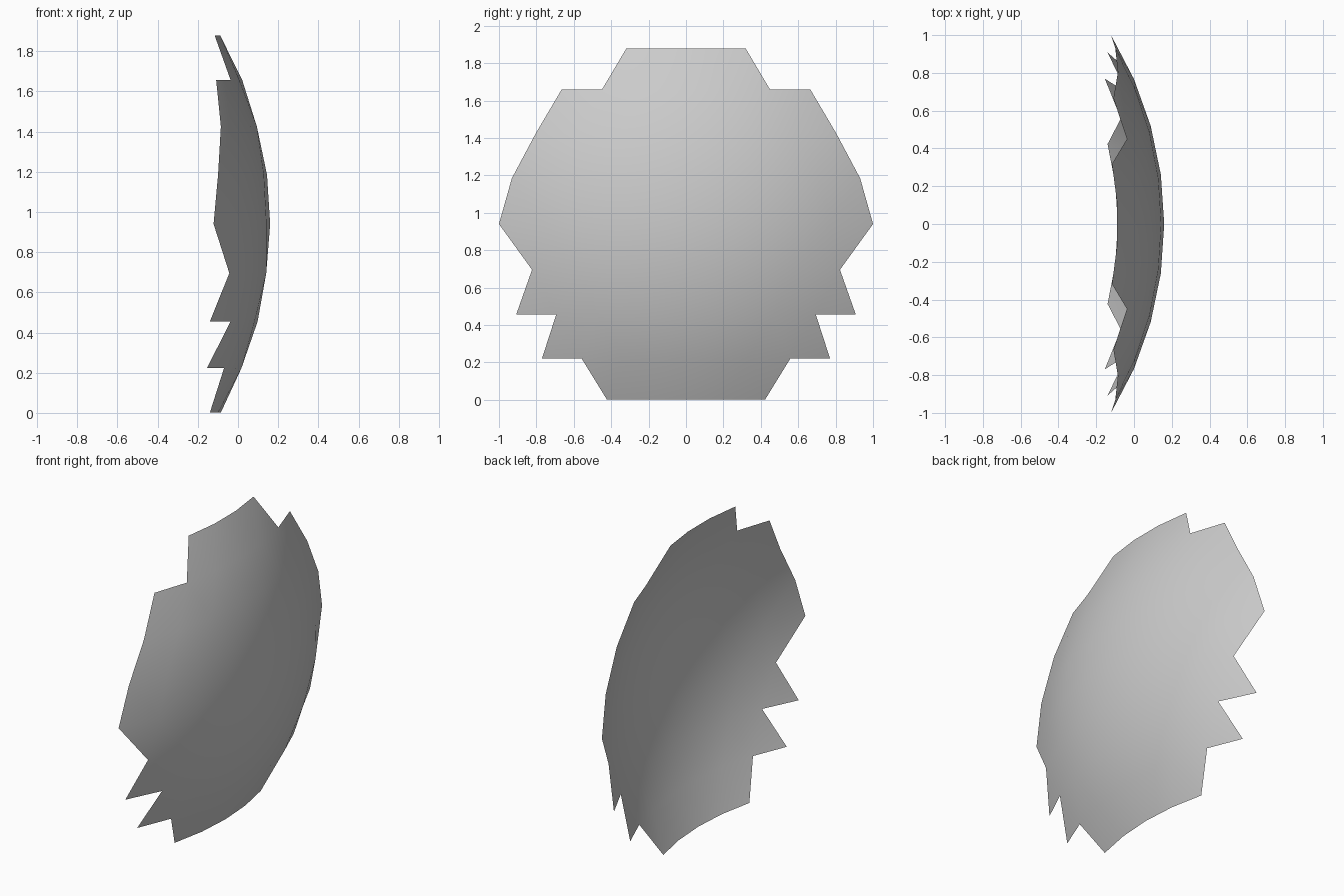
import bpy
import bmesh
from math import sin, cos, radians

cube = bpy.data.objects.get("Cube")
if cube:
    bpy.data.objects.remove(cube, do_unlink=True)

RADIUS = 1.917
STEP = radians(7.33)      # lattice spacing in latitude and longitude
MID_Z = 0.94
WIDEST_ROW = 4

# Half-widths in lattice steps: (bottom, top) of each band of triangles
bands = [(2, 2.5), (3.5, 3), (4, 3.5), (3.5, 4.29),
         (4.29, 4), (4, 3.5), (3.5, 3), (2, 1.5)]

mat = bpy.data.materials.new("light_grey")
mat.use_nodes = True
colour = (0.6, 0.6, 0.6, 1)
mat.diffuse_color = colour
mat.node_tree.nodes["Principled BSDF"].inputs["Base Color"].default_value = colour

bm = bmesh.new()
lattice = {}


def vert(row, lon):
    """Shared lattice vertex on the sphere."""
    key = (row, round(lon, 3))
    if key not in lattice:
        lat, ang = (row - WIDEST_ROW) * STEP, lon * STEP
        lattice[key] = bm.verts.new((
            RADIUS * (cos(lat) * cos(ang) - 1) + 0.16,
            RADIUS * cos(lat) * sin(ang),
            RADIUS * sin(lat) + MID_Z))
    return lattice[key]


def row_points(half):
    count = int(2 * half + 0.001)
    return [-half + 2 * half * i / count for i in range(count + 1)]


# Stitch each pair of rows into a strip of triangles
for row, (low_half, high_half) in enumerate(bands):
    low, high = row_points(low_half), row_points(high_half)
    i = j = 0
    while i < len(low) - 1 or j < len(high) - 1:
        a, b = vert(row, low[i]), vert(row + 1, high[j])
        step_low = j == len(high) - 1 or (
            i < len(low) - 1 and low[i] + low[i + 1] <= high[j] + high[j + 1])
        if step_low:
            i += 1
            c = vert(row, low[i])
        else:
            j += 1
            c = vert(row + 1, high[j])
        bm.faces.new((a, c, b))

bm.normal_update()
for face in bm.faces:
    if face.normal.x < 0:
        face.normal_flip()

mesh = bpy.data.meshes.new("dome_panel")
bm.to_mesh(mesh)
bm.free()
mesh.materials.append(mat)
panel = bpy.data.objects.new("dome_panel", mesh)
bpy.context.collection.objects.link(panel)

# Smooth shading over the curved shell
bpy.context.view_layer.objects.active = panel
panel.select_set(True)
bpy.ops.object.shade_smooth_by_angle(angle=radians(40))
